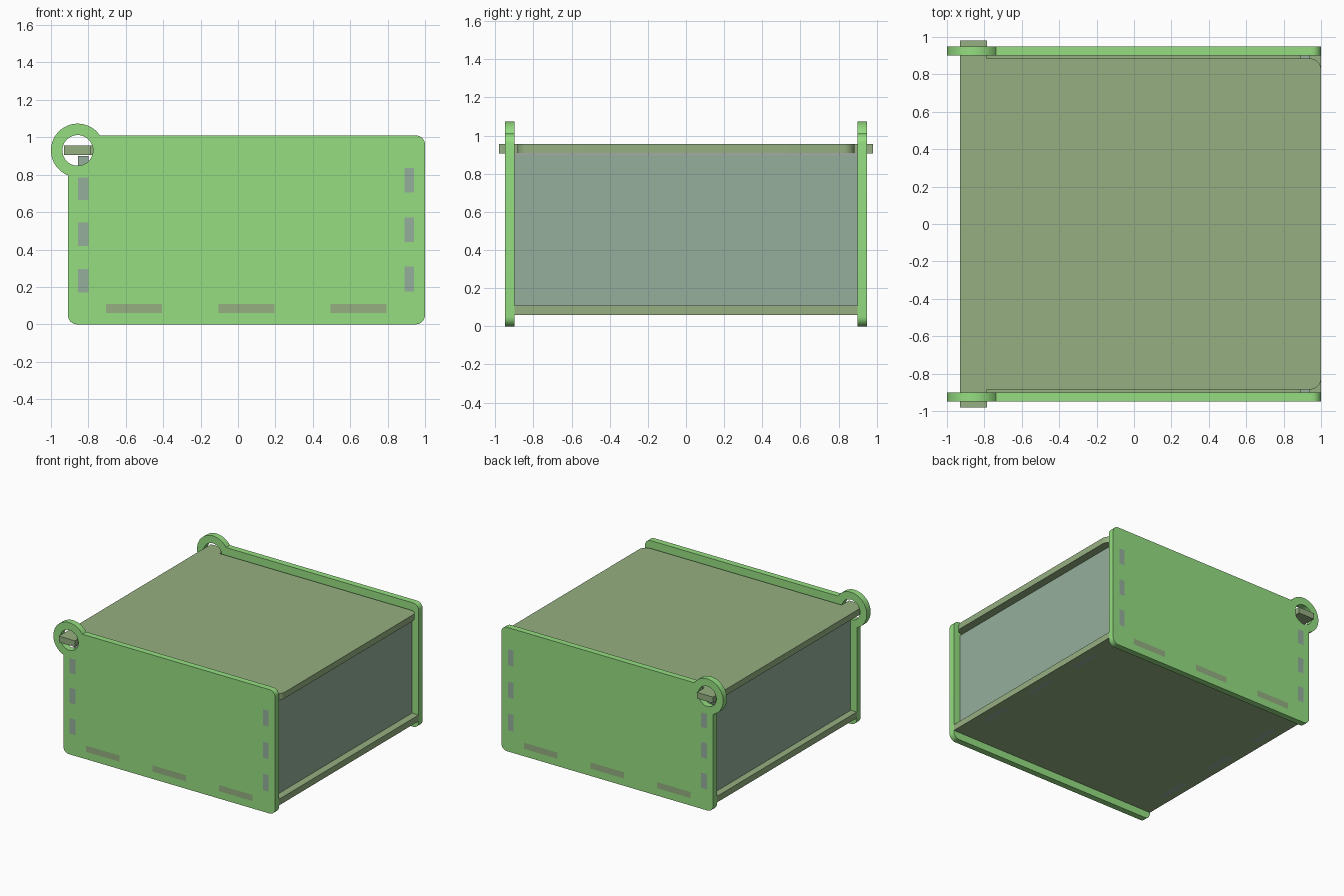
import bpy, bmesh, math
from mathutils import Matrix, Vector

if "Cube" in bpy.data.objects:
    bpy.data.objects.remove(bpy.data.objects["Cube"])

T = 0.05                      # sheet thickness
PIVOT, R_OUT, R_IN = (-0.857, 0.93), 0.143, 0.082

LEFT_TABS = [(0.17, 0.295), (0.42, 0.545), (0.665, 0.785)]
RIGHT_TABS = [(0.175, 0.31), (0.44, 0.57), (0.705, 0.835)]
BASE_TABS = [(-0.705, -0.405), (-0.105, 0.195), (0.495, 0.795)]
FOOT_TABS = [(-0.65, -0.4), (-0.125, 0.125), (0.4, 0.65)]
LEFT_X, RIGHT_X, BASE_Z = (-0.855, -0.80), (0.89, 0.94), (0.06, 0.11)


def material(name, color):
    m = bpy.data.materials.new(name)
    m.diffuse_color = (*color, 1)
    m.use_nodes = True
    m.node_tree.nodes["Principled BSDF"].inputs["Base Color"].default_value = m.diffuse_color
    return m


green = material("bright_green", (0.30, 0.73, 0.22))
olive = material("olive_green", (0.30, 0.43, 0.22))
sage = material("grey_green", (0.30, 0.43, 0.33))


def arc(c, r, a0, a1, n):
    return [(c[0] + r * math.cos(math.radians(a0 + (a1 - a0) * i / n)),
             c[1] + r * math.sin(math.radians(a0 + (a1 - a0) * i / n))) for i in range(n + 1)]


def rect(us, vs):
    return [(us[0], vs[0]), (us[1], vs[0]), (us[1], vs[1]), (us[0], vs[1])]


def comb(ranges, base, out):
    """Tabs along an edge as (position, depth) pairs."""
    return [p for a, b in ranges for p in ((a, base), (a, out), (b, out), (b, base))]


def plate(name, loops, u, v, centre, thick, mat):
    """Extrude an outline (with hole loops) into a sheet lying in the u, v plane."""
    cu = bpy.data.curves.new(name, 'CURVE')
    cu.dimensions, cu.fill_mode, cu.extrude = '2D', 'BOTH', thick / 2
    for loop in loops:
        s = cu.splines.new('POLY')
        s.points.add(len(loop) - 1)
        for p, (a, b) in zip(s.points, loop):
            p.co = (a, b, 0, 1)
        s.use_cyclic_u = True
    tmp = bpy.data.objects.new(name + "_outline", cu)
    bpy.context.collection.objects.link(tmp)
    dg = bpy.context.evaluated_depsgraph_get()
    me = bpy.data.meshes.new_from_object(tmp.evaluated_get(dg))
    bpy.data.objects.remove(tmp)
    u, v = Vector(u), Vector(v)
    basis = Matrix((u, v, u.cross(v))).transposed().to_4x4()
    bm = bmesh.new()
    bm.from_mesh(me)
    bmesh.ops.remove_doubles(bm, verts=bm.verts, dist=1e-5)
    bm.transform(Matrix.Translation(centre) @ basis)
    bmesh.ops.recalc_face_normals(bm, faces=bm.faces)
    bm.to_mesh(me)
    bm.free()
    me.name = name
    me.materials.clear()
    me.materials.append(mat)
    ob = bpy.data.objects.new(name, me)
    bpy.context.collection.objects.link(ob)
    bpy.ops.object.select_all(action='DESELECT')
    ob.select_set(True)
    bpy.context.view_layer.objects.active = ob
    bpy.ops.object.shade_smooth_by_angle(angle=math.radians(30))
    return ob


X, Y, Z = (1, 0, 0), (0, 1, 0), (0, 0, 1)

# Side panels with hinge ring and tab slots
r = 0.05
top_a = math.degrees(math.asin((1.01 - PIVOT[1]) / R_OUT))
left_a = 360 - math.degrees(math.acos((-0.91 - PIVOT[0]) / R_OUT))
outline = (arc((-0.91 + r, r), r, 180, 270, 8) + arc((1 - r, r), r, 270, 360, 8)
           + arc((1 - r, 1.01 - r), r, 0, 90, 8) + arc(PIVOT, R_OUT, top_a, left_a, 40))
slots = ([rect(LEFT_X, t) for t in LEFT_TABS] + [rect(RIGHT_X, t) for t in RIGHT_TABS]
         + [rect(t, BASE_Z) for t in BASE_TABS])
pivot_hole = arc(PIVOT, R_IN, 0, 360, 48)[:-1]
for name, y in (("front_panel", -0.925), ("back_panel", 0.925)):
    plate(name, [outline, pivot_hole] + slots, X, Z, (0, y, 0), T, green)

# End walls with tabs into the panels and the base
for name, xs, tabs in (("left_wall", LEFT_X, LEFT_TABS), ("right_wall", RIGHT_X, RIGHT_TABS)):
    side = [(y, z) for z, y in comb(tabs, 0.90, 0.95)]
    foot = comb(FOOT_TABS, BASE_Z[1], BASE_Z[0])
    wall = ([(-0.90, BASE_Z[1])] + foot + [(0.90, BASE_Z[1])] + side
            + [(0.90, 0.90), (-0.90, 0.90)] + [(-y, z) for y, z in reversed(side)])
    plate(name, [wall], Y, Z, (sum(xs) / 2, 0, 0), xs[1] - xs[0], sage)

# Base with side tabs and slots for the wall feet
edge = comb(BASE_TABS, -0.90, -0.95)
half = [(-0.91, -0.90)] + edge + [(1.0, -0.90)]
base = half + [(x, -y) for x, y in reversed(half)]
feet = [rect(xs, t) for xs in (LEFT_X, RIGHT_X) for t in FOOT_TABS]
plate("base", [base] + feet, X, Y, (0, 0, sum(BASE_Z) / 2), T, olive)

# Lid with pivot ears and rounded opening corners
half = ([(-0.93, -0.98), (-0.785, -0.98), (-0.785, -0.885)]
        + arc((0.94, -0.825), 0.06, 270, 360, 8))
lid = half + [(x, -y) for x, y in reversed(half)]
plate("lid", [lid], X, Y, (0, 0, PIVOT[1]), T, olive)
